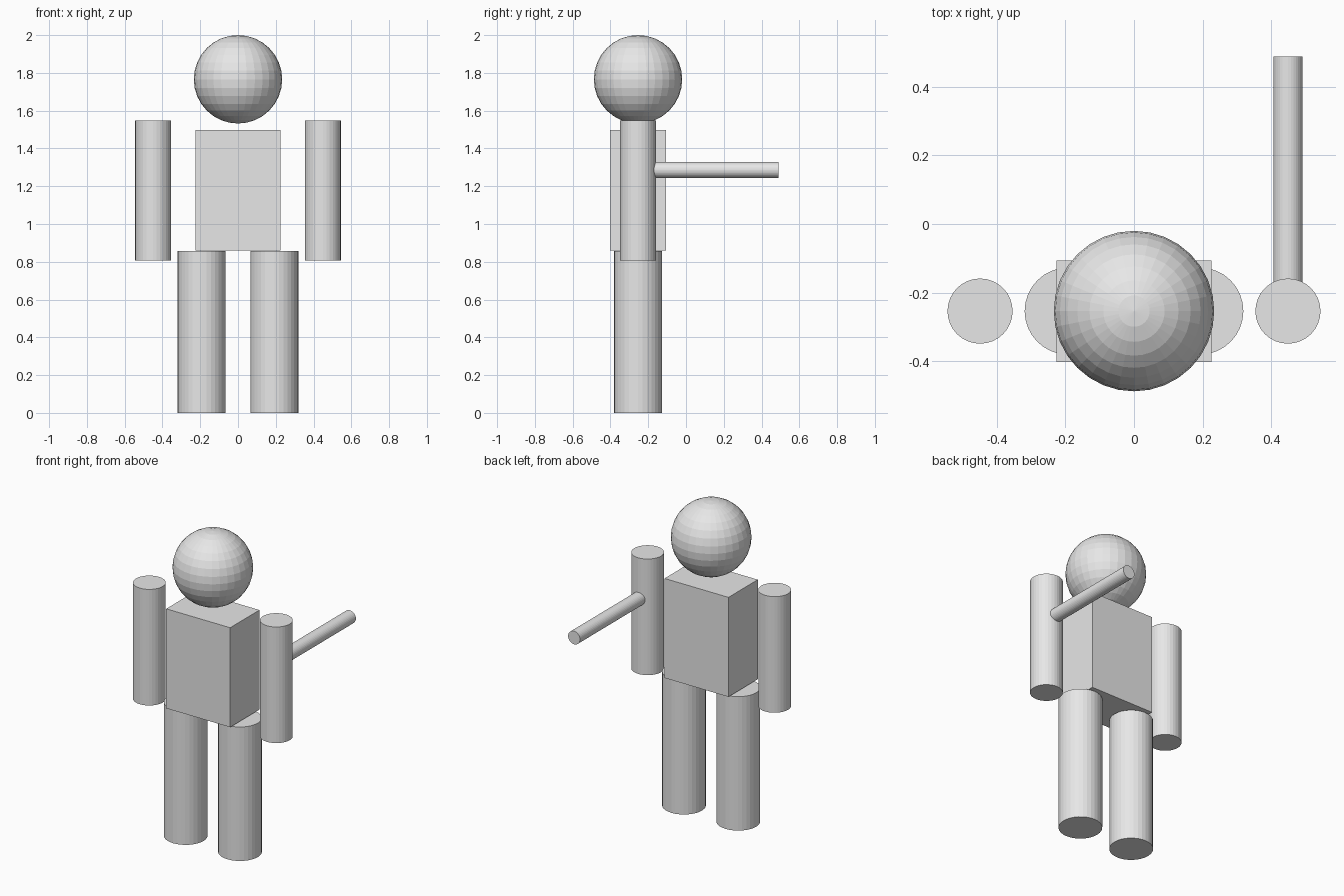
import bpy
import math

cube = bpy.data.objects.get("Cube")
if cube:
    bpy.data.objects.remove(cube, do_unlink=True)

# One plain grey material for the whole figure
GREY = (0.8, 0.8, 0.8, 1.0)
grey = bpy.data.materials.new("plain_grey")
grey.use_nodes = True
grey.diffuse_color = GREY
grey.node_tree.nodes["Principled BSDF"].inputs["Base Color"].default_value = GREY

BODY_Y = -0.254  # the whole body stands on this line


def finish(name):
    obj = bpy.context.object
    obj.name = name
    obj.data.materials.append(grey)
    return obj


def cylinder(name, radius, length, location, rotation=(0, 0, 0)):
    bpy.ops.mesh.primitive_cylinder_add(
        vertices=32, radius=radius, depth=length, location=location, rotation=rotation)
    return finish(name)


# Head: faceted ball floating just above the torso
bpy.ops.mesh.primitive_uv_sphere_add(
    segments=32, ring_count=16, radius=0.234, location=(0, BODY_Y, 1.766))
finish("head")

# Torso: plain box
bpy.ops.mesh.primitive_cube_add(size=1, location=(0, BODY_Y, 1.179))
torso = finish("torso")
torso.scale = (0.452, 0.296, 0.636)

# Arms and legs, mirrored on both sides
for side, sign in (("left", 1), ("right", -1)):
    cylinder(side + "_arm", 0.095, 0.742, (sign * 0.449, BODY_Y, 1.178))
    cylinder(side + "_leg", 0.127, 0.856, (sign * 0.192, BODY_Y, 0.428))

# Rod reaching backwards from the left arm
cylinder("rod", 0.042, 0.66, (0.449, 0.159, 1.286), (math.pi / 2, 0, 0))
